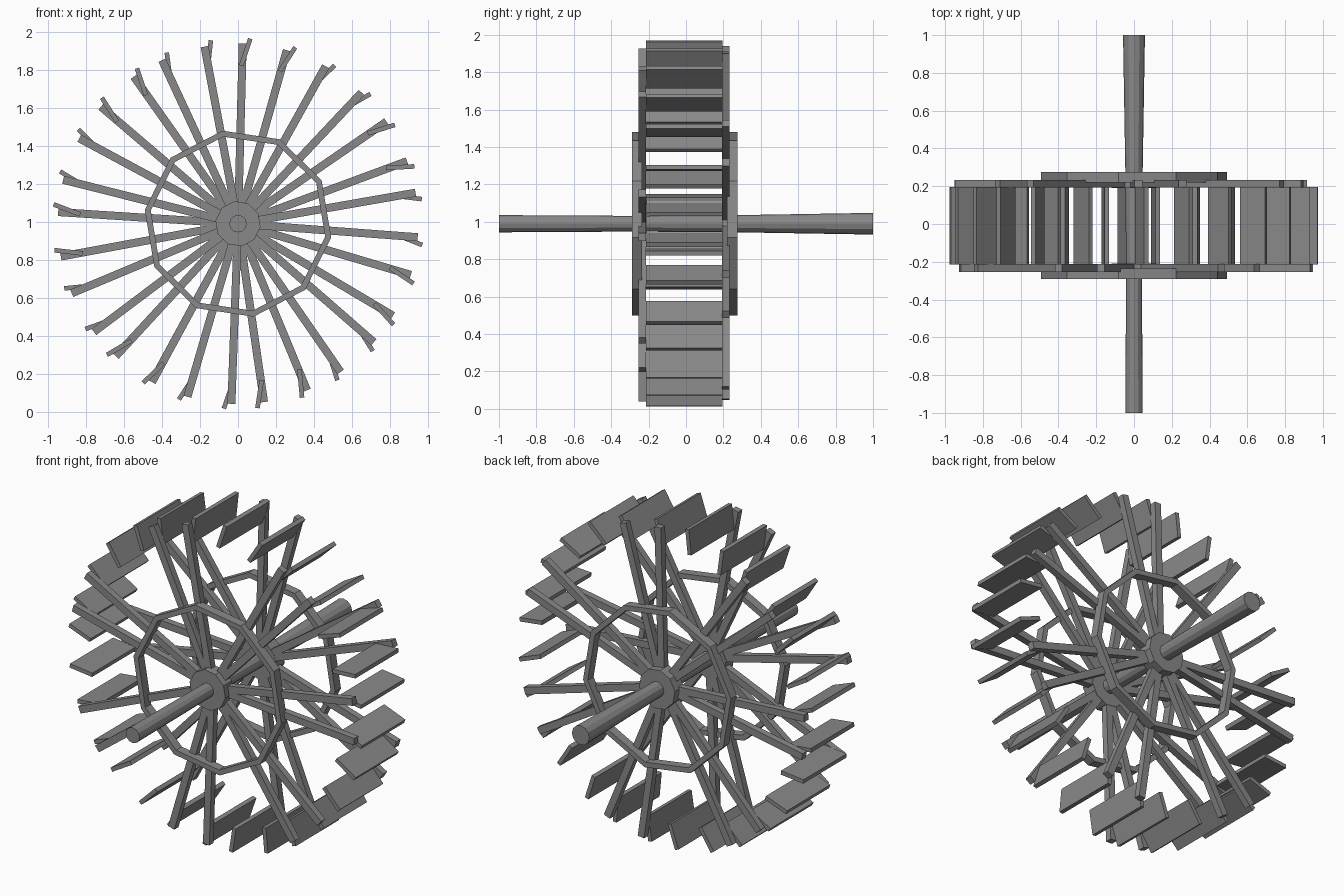
import bpy, bmesh, math
from mathutils import Matrix, Vector

old = bpy.data.objects.get("Cube")
if old:
    bpy.data.objects.remove(old, do_unlink=True)

grey = bpy.data.materials.new("weathered_grey")
grey.use_nodes = True
colour = (0.25, 0.25, 0.25, 1)
grey.diffuse_color = colour
grey.node_tree.nodes["Principled BSDF"].inputs["Base Color"].default_value = colour

CENTRE = Matrix.Translation((0, 0, 0.99))


def finish(name, bm):
    bmesh.ops.recalc_face_normals(bm, faces=bm.faces)
    mesh = bpy.data.meshes.new(name)
    bm.to_mesh(mesh)
    bm.free()
    mesh.materials.append(grey)
    obj = bpy.data.objects.new(name, mesh)
    bpy.context.collection.objects.link(obj)
    obj.matrix_world = CENTRE
    return obj


def turn(degrees):
    """Counter-clockwise turn seen from the front."""
    return Matrix.Rotation(-math.radians(degrees), 4, 'Y')


def add_box(bm, size, centre, matrix):
    bmesh.ops.create_cube(bm, size=1, matrix=matrix @ Matrix.Translation(centre)
                          @ Matrix.Diagonal((*size, 1)))


def lathe(name, profile, sides, start, closed=False):
    """Sweep (radius, y) points around the axle in flat segments."""
    bm = bmesh.new()
    loops = []
    for i in range(sides):
        m = turn(start + 360 * i / sides)
        loops.append([bm.verts.new(m @ Vector((r, y, 0))) for r, y in profile])
    count = len(profile)
    for i in range(sides):
        a, b = loops[i], loops[(i + 1) % sides]
        for j in range(count if closed else count - 1):
            k = (j + 1) % count
            bm.faces.new((a[j], a[k], b[k], b[j]))
    if not closed:
        bm.faces.new([l[0] for l in loops])
        bm.faces.new([l[-1] for l in loops])
    return finish(name, bm)


# Spokes come in pairs, front and back pairs alternating around the wheel
PAIR_STEP, PAIR_HALF = 51, 7.1
SPOKE_LENGTH = 0.95
paddles = bmesh.new()
for side, first, y in (("front", 53.8, -0.233), ("back", 27.4, 0.213)):
    spokes = bmesh.new()
    for k in range(7):
        for half in (PAIR_HALF, -PAIR_HALF):
            m = turn(first - PAIR_STEP * k + half)
            add_box(spokes, (SPOKE_LENGTH, 0.04, 0.042), (SPOKE_LENGTH / 2, y, 0), m)
            # Each spoke carries one tilted board across the wheel
            tilt = m @ Matrix.Translation((0.905, -0.01, -0.017)) @ turn(-17)
            add_box(paddles, (0.15, 0.41, 0.024), (0, 0, 0), tilt)
    finish(side + "_spokes", spokes)

    # Bracing ring and hub outside the spokes
    outer, inner = (-0.29, -0.235) if side == "front" else (0.275, 0.22)
    lathe(side + "_ring", [(0.497, outer), (0.497, inner), (0.465, inner), (0.465, outer)],
          10, 99.5, closed=True)
    lathe(side + "_hub", [(0.12, outer), (0.12, y * 0.9)], 10, 99.5)
finish("paddles", paddles)

# Axle, thicker towards its ends
lathe("axle", [(0.046, -1), (0.042, -0.28), (0.046, 0.28), (0.058, 1)], 12, 0)
